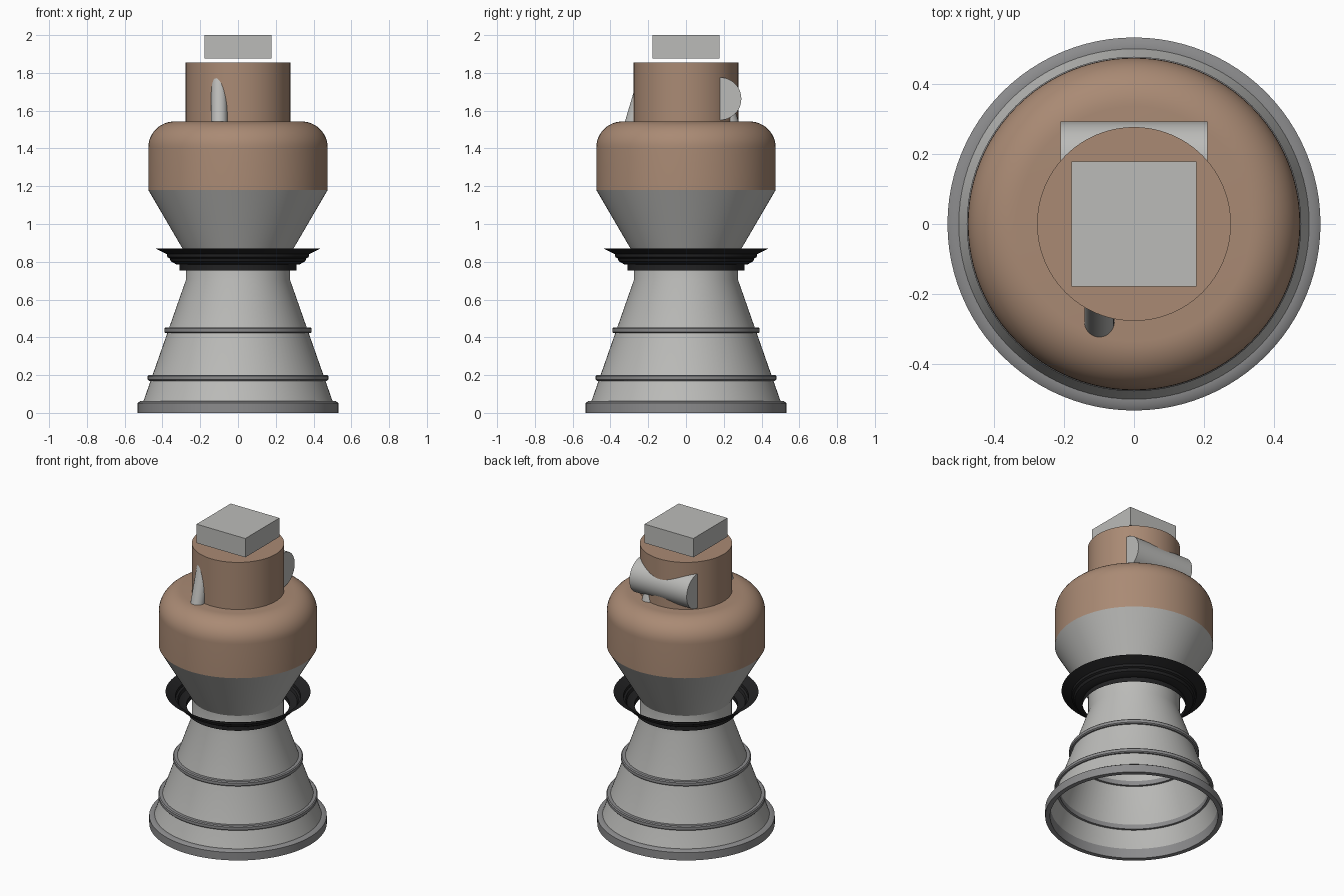
import bpy, bmesh, math
from mathutils import Vector

cube = bpy.data.objects.get("Cube")
if cube:
    bpy.data.objects.remove(cube, do_unlink=True)


def material(name, rgb):
    m = bpy.data.materials.new(name)
    m.use_nodes = True
    m.diffuse_color = (*rgb, 1)
    m.node_tree.nodes["Principled BSDF"].inputs["Base Color"].default_value = (*rgb, 1)
    return m


LIGHT = material("light grey metal", (0.50, 0.50, 0.485))
MID = material("mid grey metal", (0.26, 0.26, 0.265))
BROWN = material("tan brown", (0.40, 0.255, 0.175))
BLACK = material("black", (0.016, 0.016, 0.017))


def finish(name, bm, mat, smooth=True):
    mesh = bpy.data.meshes.new(name)
    bm.to_mesh(mesh)
    bm.free()
    mesh.materials.append(mat)
    ob = bpy.data.objects.new(name, mesh)
    bpy.context.collection.objects.link(ob)
    if smooth:
        bpy.ops.object.select_all(action='DESELECT')
        ob.select_set(True)
        bpy.context.view_layer.objects.active = ob
        bpy.ops.object.shade_smooth_by_angle(angle=math.radians(35))
    return ob


def lathe(name, profile, mat, closed=False, segments=96):
    """Revolve (radius, height) points round the z axis."""
    bm = bmesh.new()
    rings = []
    for r, z in profile:
        if r == 0:
            rings.append([bm.verts.new((0, 0, z))] * segments)
        else:
            rings.append([bm.verts.new((r * math.cos(a), r * math.sin(a), z))
                          for a in (2 * math.pi * j / segments for j in range(segments))])
    pairs = list(zip(rings, rings[1:]))
    if closed:
        pairs.append((rings[-1], rings[0]))
    for low, high in pairs:
        for j in range(segments):
            k = (j + 1) % segments
            corners = dict.fromkeys((low[j], low[k], high[k], high[j]))
            bm.faces.new(corners)
    return finish(name, bm, mat)


def rod(name, start, end, radius, mat, segments=48):
    """Capped cylinder between two points."""
    start, end = Vector(start), Vector(end)
    axis = end - start
    bm = bmesh.new()
    bmesh.ops.create_cone(bm, cap_ends=True, segments=segments, radius1=radius,
                          radius2=radius, depth=axis.length)
    bmesh.ops.rotate(bm, verts=bm.verts,
                     matrix=axis.to_track_quat('Z', 'Y').to_matrix())
    bmesh.ops.translate(bm, verts=bm.verts, vec=(start + end) / 2)
    return finish(name, bm, mat)


# Nozzle bell with its straight throat
lathe("nozzle_bell", [(0.505, 0.05), (0.275, 0.706), (0.275, 0.838)], LIGHT)

# Heavy rim at the nozzle exit
lathe("nozzle_rim", [(0.504, 0.0), (0.533, 0.0), (0.533, 0.052), (0.518, 0.062),
                     (0.500, 0.062)], MID, closed=True)

# Stiffening bands round the bell
for name, r, z in (("lower_band", 0.478, 0.185), ("upper_band", 0.390, 0.437)):
    h, c = 0.015, 0.006
    lathe(name, [(r - 0.03, z - h), (r - c, z - h), (r, z - h + c), (r, z + h - c),
                 (r - c, z + h), (r - 0.03, z + h)], MID, closed=True)

# Open stepped collar that stands clear of the throat
lathe("throat_collar", [(0.310, 0.755), (0.310, 0.785), (0.328, 0.787), (0.355, 0.802),
                        (0.362, 0.818), (0.374, 0.824), (0.376, 0.840), (0.400, 0.852),
                        (0.435, 0.870)], BLACK)

# Conical lower chamber
lathe("chamber_cone", [(0.275, 0.838), (0.475, 1.18)], LIGHT)

# Rounded upper chamber
shoulder = [(0.335 + 0.140 * math.cos(t), 1.405 + 0.138 * math.sin(t))
            for t in (math.pi / 2 * i / 12 for i in range(13))]
lathe("chamber_dome", [(0.475, 1.18)] + shoulder + [(0, 1.543)], BROWN)

# Head cylinder
lathe("head_cylinder", [(0.277, 1.54), (0.277, 1.855), (0, 1.855)], BROWN)

# Mounting block above the head
bm = bmesh.new()
bmesh.ops.create_cube(bm, size=1)
bmesh.ops.scale(bm, verts=bm.verts, vec=(0.357, 0.357, 0.125))
bmesh.ops.translate(bm, verts=bm.verts, vec=(0, 0, 1.9375))
finish("mounting_block", bm, LIGHT, smooth=False)

# Horizontal drum set into the back of the head
rod("back_drum", (-0.21, 0.18, 1.663), (0.21, 0.18, 1.663), 0.113, LIGHT)

# Slanted feed pipes that run from the head into the dome
rod("front_pipe", (-0.099, -0.297, 1.48), (-0.099, -0.190, 1.84), 0.043, LIGHT)
rod("back_pipe", (0.105, 0.252, 1.48), (0.105, 0.162, 1.78), 0.043, LIGHT)
